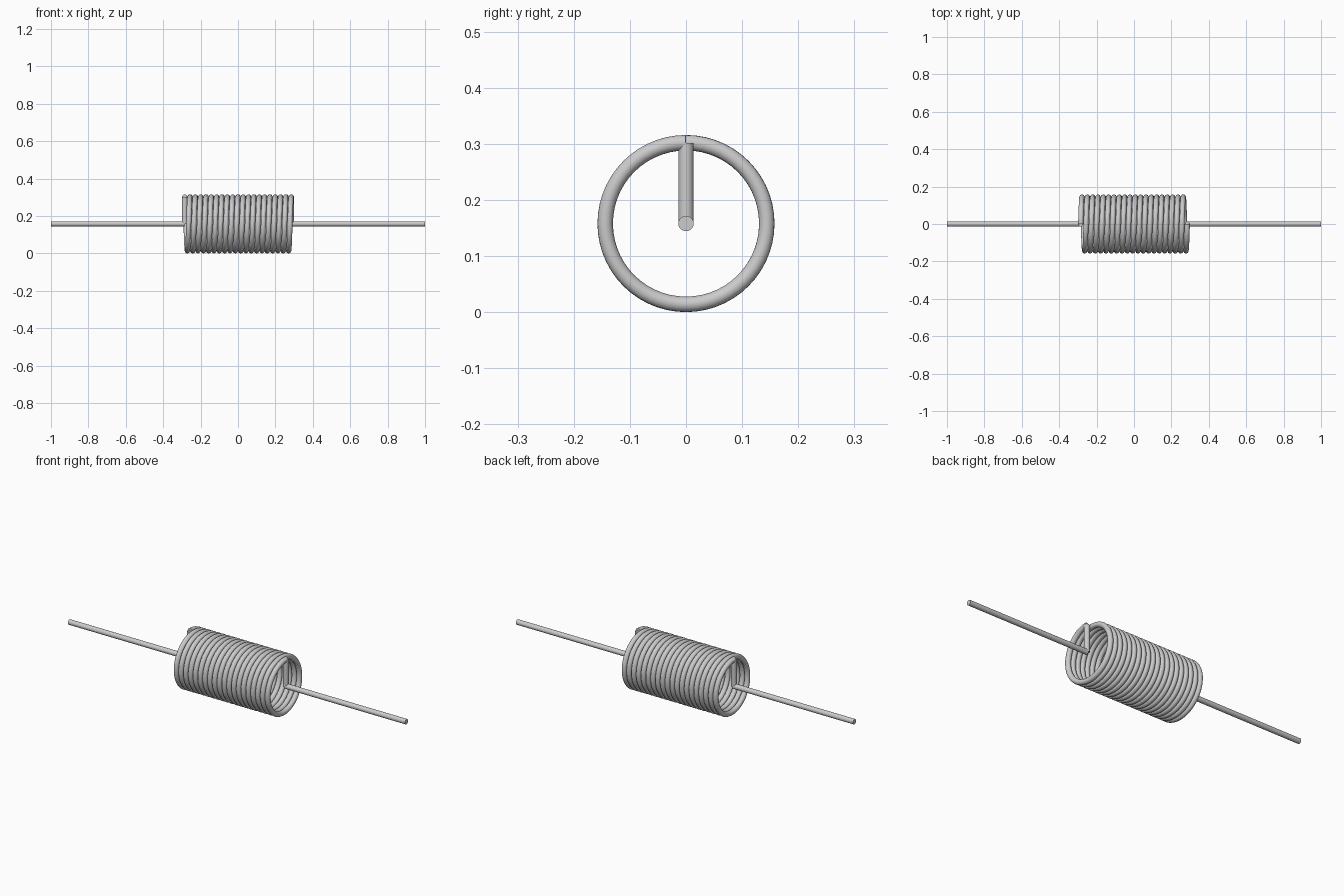
import bpy
from math import sin, cos, pi

if "Cube" in bpy.data.objects:
    bpy.data.objects.remove(bpy.data.objects["Cube"])

WIRE = 0.0138      # wire radius
COIL = 0.144       # coil centreline radius
AXIS = WIRE + COIL # height of the coil axis
HALF = 0.285       # half the coil length along x
TURNS = 20
STEPS = 56         # points per turn


def wire(name, points):
    """Round capped wire through the given points, as a smooth mesh."""
    curve = bpy.data.curves.new(name, 'CURVE')
    curve.dimensions = '3D'
    curve.bevel_depth = WIRE
    curve.bevel_resolution = 6
    curve.use_fill_caps = True
    spline = curve.splines.new('POLY')
    spline.points.add(len(points) - 1)
    for p, co in zip(spline.points, points):
        p.co = (*co, 1)
    obj = bpy.data.objects.new(name, curve)
    bpy.context.collection.objects.link(obj)
    bpy.ops.object.select_all(action='DESELECT')
    obj.select_set(True)
    bpy.context.view_layer.objects.active = obj
    bpy.ops.object.convert(target='MESH')
    bpy.ops.object.shade_smooth_by_angle()
    return bpy.context.object


# Helical coil: starts and ends at the top
n = TURNS * STEPS
helix = []
for i in range(n + 1):
    a = 2 * pi * i / STEPS
    helix.append((-HALF + 2 * HALF * i / n, COIL * sin(a), AXIS + COIL * cos(a)))
wire("coil", helix)

# Radial arm and straight lead at each end
for side, label in ((-1, "left"), (1, "right")):
    x = side * HALF
    wire(label + "_arm", [(x, 0, AXIS), (x, 0, AXIS + COIL)])
    wire(label + "_lead", [(x, 0, AXIS), (side, 0, AXIS)])
